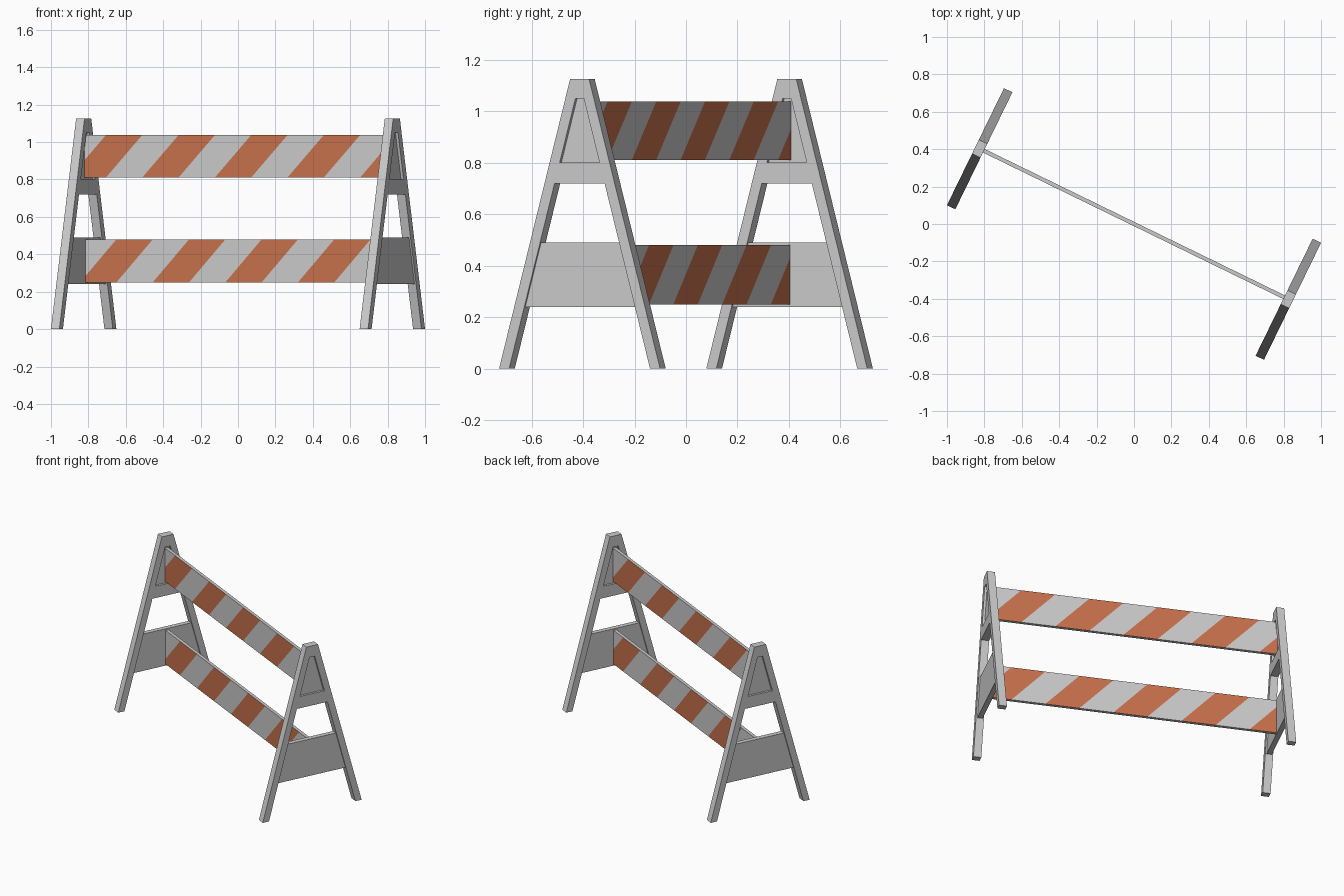
import bpy, bmesh, math
from mathutils import Matrix

if "Cube" in bpy.data.objects:
    bpy.data.objects.remove(bpy.data.objects["Cube"])

ROT = Matrix.Rotation(math.radians(-26), 4, 'Z')   # whole barrier is turned
FRAME_X, FRAME_T = 0.918, 0.05                     # frame distance and thickness
HEIGHT = 1.125


def material(name, rgb):
    m = bpy.data.materials.new(name)
    m.diffuse_color = (*rgb, 1)
    m.use_nodes = True
    m.node_tree.nodes["Principled BSDF"].inputs["Base Color"].default_value = m.diffuse_color
    return m


WHITE = material("light_grey", (0.60, 0.60, 0.60))
ORANGE = material("orange", (0.58, 0.165, 0.073))


def finish(bm, name, mats, matrix):
    bmesh.ops.recalc_face_normals(bm, faces=bm.faces)
    me = bpy.data.meshes.new(name)
    bm.to_mesh(me)
    bm.free()
    for m in mats:
        me.materials.append(m)
    ob = bpy.data.objects.new(name, me)
    ob.matrix_world = matrix
    bpy.context.collection.objects.link(ob)
    return ob


def outer(z):
    return 0.348 - 0.307 * z / HEIGHT


def inner(z):
    return max(outer(z) - 0.0435, 0.01)


def thicken(bm, t):
    """Extrude the flat profile along x, centred on x = 0."""
    ext = bmesh.ops.extrude_face_region(bm, geom=bm.faces[:])
    new = [g for g in ext["geom"] if isinstance(g, bmesh.types.BMVert)]
    for v in bm.verts:
        v.co.x = -t / 2
    for v in new:
        v.co.x = t / 2


def a_frame(name, matrix):
    """Two sloping legs joined by a crosspiece and a cap."""
    bm = bmesh.new()
    rows = []
    for z in (0, 0.72, 0.80, 1.05, HEIGHT):
        us = (-outer(z), -inner(z), inner(z), outer(z))
        rows.append([bm.verts.new((0, u, z)) for u in us])
    for i in range(4):
        for c in ((0, 2) if i in (0, 2) else (0, 1, 2)):
            a, b = rows[i], rows[i + 1]
            bm.faces.new((a[c], a[c + 1], b[c + 1], b[c]))
    thicken(bm, FRAME_T)
    bmesh.ops.dissolve_limit(bm, angle_limit=0.001, verts=bm.verts, edges=bm.edges)
    finish(bm, name, [WHITE], matrix)


def panel(name, z0, z1, t, matrix):
    """Recessed web between the legs."""
    bm = bmesh.new()
    pts = [(-1, z0), (1, z0), (1, z1), (-1, z1)]
    bm.faces.new([bm.verts.new((0, s * (inner(z) + 0.006), z)) for s, z in pts])
    thicken(bm, t)
    finish(bm, name, [WHITE], matrix)


def board(name, z0, z1, half_len, front_start, back_start):
    """Striped rail: each broad side is cut along slanted stripe edges."""
    period, half_t = 0.432, 0.0105
    slope = period / 2 / (z1 - z0)
    bm = bmesh.new()
    bmesh.ops.create_cube(bm, size=1)
    for v in bm.verts:
        v.co = (v.co.x * 2 * half_len, v.co.y * 2 * half_t,
                (z0 + z1) / 2 + v.co.z * (z1 - z0))
    for d, start in ((1, front_start), (-1, back_start)):
        def side():
            return [f for f in bm.faces
                    if all(abs(v.co.y + d * half_t) < 1e-5 for v in f.verts)]
        for k in range(-8, 9):
            faces = side()
            geom = (faces + list({e for f in faces for e in f.edges})
                    + list({v for f in faces for v in f.verts}))
            bmesh.ops.bisect_plane(bm, geom=geom, dist=1e-5,
                                   plane_co=(d * (start + k * period / 2), 0, z0),
                                   plane_no=(d, 0, -slope))
        for f in side():
            c = f.calc_center_median()
            s = d * c.x - slope * (c.z - z0) - start
            f.material_index = 1 if s % period < period / 2 else 0
    finish(bm, name, [WHITE, ORANGE], ROT)


# End frames with their recessed panels
for label, sx in (("left", -1), ("right", 1)):
    place = ROT @ Matrix.Translation((sx * FRAME_X, 0, 0))
    a_frame(label + "_frame", place)
    panel(label + "_lower_panel", 0.24, 0.49, 0.032, place)
    panel(label + "_upper_panel", 0.79, 1.06, 0.02, place)

# Striped boards
board("upper_board", 0.81, 1.037, 0.909, -0.565, -0.502)
board("lower_board", 0.25, 0.48, 0.904, -0.502, -0.565)
